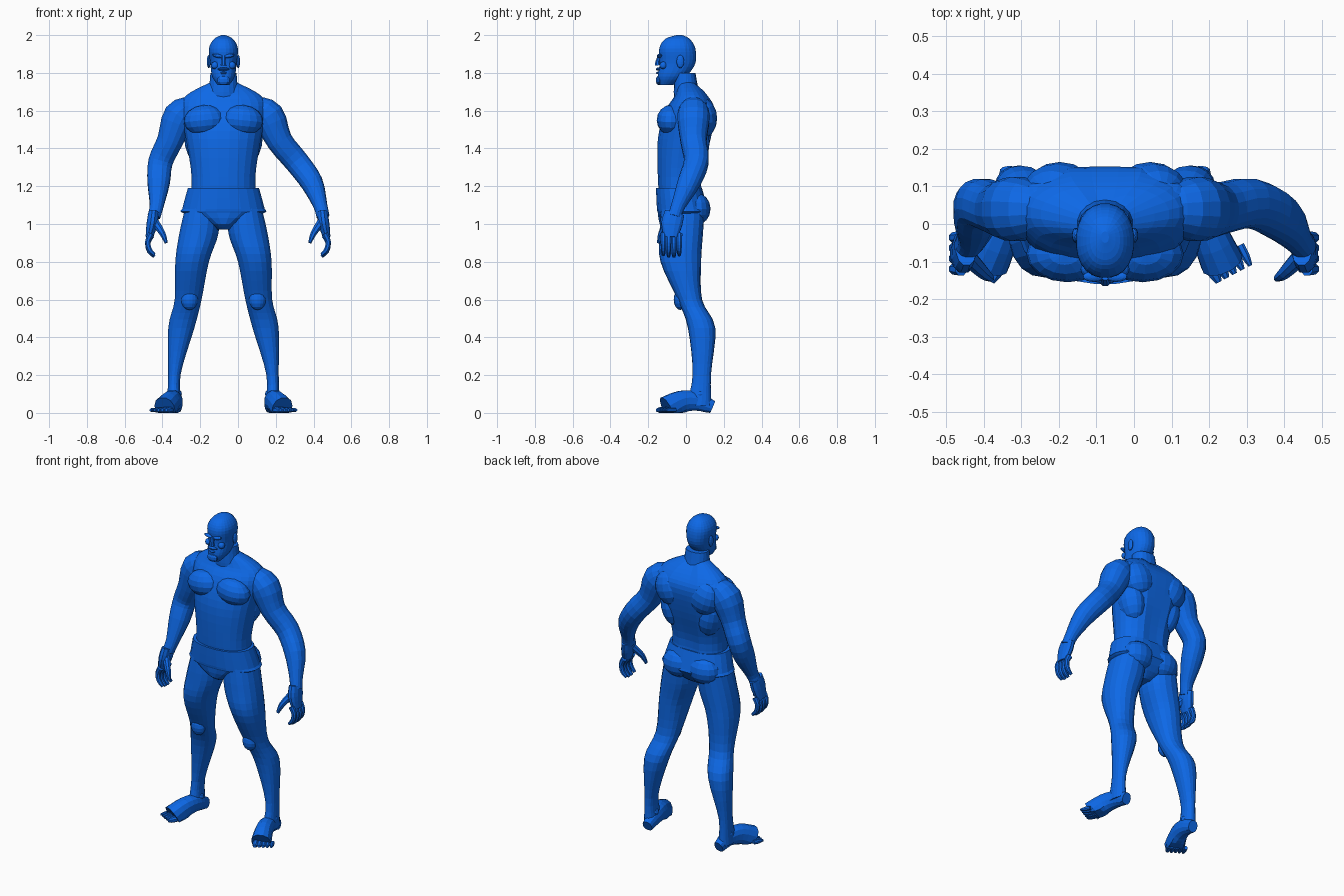
import bpy, bmesh, math
from mathutils import Vector, Matrix

cube = bpy.data.objects.get("Cube")
if cube:
    bpy.data.objects.remove(cube, do_unlink=True)

blue = (0.004, 0.14, 0.8, 1)
material = bpy.data.materials.new("blue")
material.use_nodes = True
material.diffuse_color = blue
material.node_tree.nodes["Principled BSDF"].inputs["Base Color"].default_value = blue

CENTRE = -.077            # centre line of head, torso and legs
AXIS_Y, AXIS_Z = Vector((0, 1, 0)), Vector((0, 0, 1))
SIDES = {"left": 1, "right": -1}


def finish(name, bm):
    """Turn the bmesh into a named blue object."""
    bmesh.ops.recalc_face_normals(bm, faces=bm.faces)
    mesh = bpy.data.meshes.new(name)
    bm.to_mesh(mesh)
    bm.free()
    mesh.materials.append(material)
    bpy.context.collection.objects.link(bpy.data.objects.new(name, mesh))


def refine(rows, steps):
    """Interpolate smoothly between section rows."""
    result = []
    padded = [rows[0], *rows, rows[-1]]
    for before, start, end, after in zip(padded, padded[1:], padded[2:], padded[3:]):
        for step in range(steps):
            t = step / steps
            result.append([b + t / 2 * (c - a + t * (2*a - 5*b + 4*c - d + t * (3*(b - c) + d - a)))
                           for a, b, c, d in zip(before, start, end, after)])
    return result + [rows[-1]]


def loft(name, rings):
    bm = bmesh.new()
    loops = [[bm.verts.new(point) for point in ring] for ring in rings]
    for lower, upper in zip(loops, loops[1:]):
        for i in range(len(lower)):
            bm.faces.new((lower[i - 1], lower[i], upper[i], upper[i - 1]))
    bm.faces.new(loops[0])
    bm.faces.new(loops[-1])
    finish(name, bm)


def outline(sides, power):
    """Points of a unit rounded square; power 1 gives a circle."""
    for k in range(sides):
        angle = math.tau * (k + .5) / sides
        c, s = math.cos(angle), math.sin(angle)
        yield math.copysign(abs(c) ** power, c), math.copysign(abs(s) ** power, s)


def trunk(name, rows, steps=4, sides=24, groove=0):
    """Level sections: height, half width, front, back and optional x."""
    rings = []
    for z, width, front, back, x in refine([(*row, CENTRE)[:5] for row in rows], steps):
        ring = []
        for u, v in outline(sides, .9):
            dent = groove * math.exp(-(u * width / .035) ** 2) if v > 0 else 0
            ring.append((x + u * width, (front + back) / 2 + v * ((back - front) / 2 - dent), z))
        rings.append(ring)
    loft(name, rings)


def tube(name, points, radii, flat=1, ref=AXIS_Y, steps=3, sides=12):
    """Sections square to a path; flat scales the radius along ref."""
    rows = refine([(*point, radius) for point, radius in zip(points, radii)], steps)
    path = [Vector(row[:3]) for row in rows]
    rings = []
    for i, point in enumerate(path):
        along = (path[min(i + 1, len(path) - 1)] - path[max(i - 1, 0)]).normalized()
        across = ref.cross(along).normalized()
        depth = along.cross(across) * flat
        ring = [point + (across * u + depth * v) * rows[i][3] for u, v in outline(sides, .9)]
        rings.append([(p.x, p.y, max(p.z, 0)) for p in ring])
    loft(name, rings)


def blob(name, location, size, tilt=0, segments=16):
    bm = bmesh.new()
    bmesh.ops.create_uvsphere(bm, u_segments=segments, v_segments=segments // 2, radius=1)
    bm.transform(Matrix.Translation(location) @ Matrix.Rotation(tilt, 4, 'Y')
                 @ Matrix.Diagonal((*size, 1)))
    finish(name, bm)


# Torso with a spine groove, and briefs
trunk("torso", [(1.75, .07, -.04, .05), (1.68, .2, -.06, .12), (1.6, .23, -.11, .16),
                (1.45, .2, -.15, .14), (1.25, .17, -.15, .09), (1.1, .18, -.14, .1)], groove=.02)
trunk("briefs", [(1.19, .19, -.16, .09), (1.08, .22, -.155, .12), (1.06, .22, -.15, .12),
                 (1, .08, -.14, .08), (.97, .04, -.1, .04)], steps=2, groove=.01)

# Neck, head and the face on the centre line
trunk("neck", [(1.64, .1, -.06, .1), (1.7, .08, -.065, .07), (1.8, .07, -.06, .05)], sides=18)
trunk("head", [(1.735, .03, -.14, -.07), (1.78, .06, -.15, 0), (1.85, .07, -.14, .05),
               (1.93, .077, -.142, .05), (1.98, .05, -.11, .02), (2, .01, -.05, -.02)])
tube("nose", [(CENTRE, -.14, 1.89), (CENTRE, -.15, 1.86), (CENTRE, -.15, 1.84)],
     (.01, .012, .016), sides=8)
for name, z, width, height in (("moustache", 1.82, .034, .009), ("lower_lip", 1.8, .02, .007),
                               ("chin_beard", 1.76, .036, .025)):
    blob(name, (CENTRE, -.145, z), (width, .015, height), segments=10)

# Paired features and muscles: distance from centre line, y, z, size, tilt
PAIRS = {
    "ear": (.078, -.03, 1.86, (.01, .02, .035), 0),
    "brow": (.03, -.14, 1.89, (.03, .014, .01), -.2),
    "cheek": (.045, -.12, 1.84, (.02, .02, .02), 0),
    "chest": (.1, -.08, 1.55, (.11, .075, .08), .1),
    "shoulder_blade": (.12, .085, 1.56, (.1, .08, .11), .3),
    "collar": (.15, .04, 1.64, (.12, .075, .045), .3),
    "side_back": (.13, .04, 1.43, (.075, .085, .13), .2),
    "buttock": (.09, .055, 1.08, (.1, .075, .085), 0),
    "knee": (.18, -.03, .6, (.045, .035, .055), 0),
    "ankle": (.26, .075, .1, (.04, .03, .03), 0),
}
for side, sign in SIDES.items():
    for part, (offset, y, z, size, tilt) in PAIRS.items():
        blob(f"{side}_{part}", (CENTRE + sign * offset, y, z), size, sign * tilt)

# Legs and feet, mirrored about the centre line
LEG = [(1.1, .09, -.13, .1, .11), (.95, .105, -.14, .09, .13), (.8, .09, -.135, .08, .166),
       (.6, .072, -.045, .085, .187), (.45, .07, .01, .155, .223), (.2, .033, .035, .132, .26),
       (.04, .04, 0, .135, .26)]
for side, sign in SIDES.items():
    def mirrored(offset, y, z):
        return CENTRE + sign * offset, y, z

    trunk(side + "_leg", [(*row[:4], CENTRE + sign * row[4]) for row in LEG], sides=18)
    heights = (.03, .06, .06, .02)
    tube(side + "_foot", [mirrored(.25 + .06 * (i / 3) ** 2, .14 - .08 * i, height)
                          for i, height in enumerate(heights)],
         (.03, .042, .05, .058), flat=1.2, ref=AXIS_Z)
    for toe in range(5):
        offset, y, radius = .275 + toe * .021, toe * .011 - .1, .018 - toe * .0015
        tube(f"{side}_toe_{toe}", [mirrored(offset + reach / 2, y - reach, .015)
                                   for reach in (0, .03, .055)],
             (radius, radius, radius / 2), ref=AXIS_Z, sides=8)

# Arms share heights, depths and girth; the left swings further out
ARM_Y = (.04, .04, .04, .055, .015, -.04, -.06)
ARM_Z = (1.62, 1.57, 1.44, 1.33, 1.22, 1.1, 1.04)
GIRTH = (.06, .087, .07, .066, .06, .038, .035)
tube("left_arm", zip((.09, .16, .22, .31, .39, .435, .45), ARM_Y, ARM_Z), GIRTH, sides=16)
tube("right_arm", zip((-.24, -.31, -.36, -.41, -.42, -.43, -.445), ARM_Y, ARM_Z), GIRTH, sides=16)

# Hands: the fingers curl on an arc facing the thumb
for side, sign in SIDES.items():
    tube(side + "_palm", [(sign * .447, -.06, 1.06), (sign * .455, -.075, 1), (sign * .47, -.08, .93)],
         (.028, .03, .02), flat=1.9)
    for finger in range(4):
        y = finger * .028 - .12
        drop = .01 * math.sin(finger)
        arc = [(sign * (.4 + .078 * math.cos(a)), y, .9 - drop + .075 * math.sin(a))
               for a in (.7, .1, -.5, -1)]
        tube(f"{side}_finger_{finger}", arc, (.018, .015, .014, .009), sides=8)
    tube(side + "_thumb", [(sign * .44, -.09, 1.01), (sign * .4, -.13, .95), (sign * .38, -.145, .9)],
         (.023, .017, .009), sides=8)
